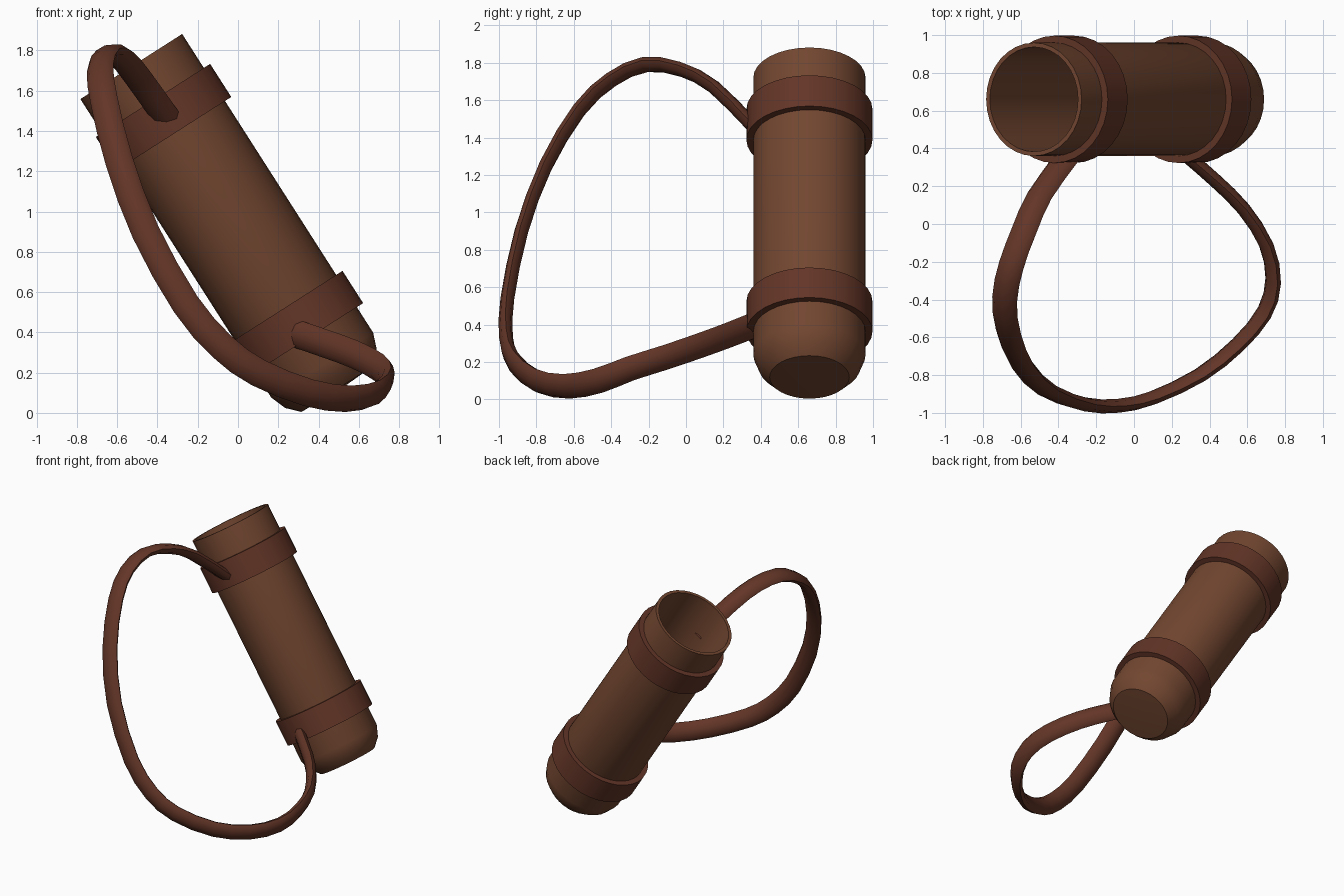
import bpy, bmesh, math
from mathutils import Vector, Matrix

if "Cube" in bpy.data.objects:
    bpy.data.objects.remove(bpy.data.objects["Cube"])

def material(name, rgb):
    m = bpy.data.materials.new(name)
    m.diffuse_color = (*rgb, 1)
    m.use_nodes = True
    m.node_tree.nodes["Principled BSDF"].inputs["Base Color"].default_value = m.diffuse_color
    return m

body_leather = material("body_leather", (0.17, 0.062, 0.03))
dark_leather = material("dark_leather", (0.125, 0.036, 0.02))

def finish(name, bm, mat, angle):
    bmesh.ops.recalc_face_normals(bm, faces=bm.faces)
    me = bpy.data.meshes.new(name)
    bm.to_mesh(me)
    bm.free()
    me.materials.append(mat)
    ob = bpy.data.objects.new(name, me)
    bpy.context.collection.objects.link(ob)
    bpy.ops.object.select_all(action='DESELECT')
    ob.select_set(True)
    bpy.context.view_layer.objects.active = ob
    bpy.ops.object.shade_smooth_by_angle(angle=math.radians(angle))
    return ob

# tilted tube frame: origin at the mouth, local z runs up the axis
TUBE = Matrix.Translation((-0.53, 0.66, 1.72)) @ Matrix.Rotation(math.radians(-32.6), 4, 'Y')

def lathe(name, profile, mat, closed=False, sides=32):
    bm = bmesh.new()
    vs = [bm.verts.new((r, 0, z)) for r, z in profile]
    pairs = list(zip(vs, vs[1:])) + ([(vs[-1], vs[0])] if closed else [])
    edges = [bm.edges.new(p) for p in pairs]
    bmesh.ops.spin(bm, geom=vs + edges, axis=(0, 0, 1), cent=(0, 0, 0),
                   angle=math.tau, steps=sides, use_duplicate=False)
    bmesh.ops.remove_doubles(bm, verts=bm.verts, dist=1e-4)
    bm.transform(TUBE)
    return finish(name, bm, mat, 40)

# hollow tube with rounded base
lathe("quiver_body", [(0, -1.91), (0.213, -1.9), (0.27, -1.84), (0.3, -1.76), (0.3, 0),
                      (0.277, 0), (0.277, -1.75), (0, -1.79)], body_leather)

# two raised bands
for name, top, bottom in (("upper_band", -0.2, -0.395), ("lower_band", -1.42, -1.61)):
    lathe(name, [(0.29, top), (0.337, top), (0.337, bottom), (0.29, bottom)],
          dark_leather, closed=True)

# strap centre line, from upper band to lower band
path = [Vector(p) for p in (
    (-0.35, 0.36, 1.46), (-0.50, 0.15, 1.67), (-0.58, -0.03, 1.765), (-0.65, -0.22, 1.79),
    (-0.685, -0.40, 1.71), (-0.665, -0.57, 1.55), (-0.59, -0.75, 1.25), (-0.46, -0.88, 0.90),
    (-0.26, -0.955, 0.54), (-0.08, -0.962, 0.33), (0.10, -0.92, 0.20), (0.35, -0.80, 0.10),
    (0.55, -0.64, 0.07), (0.69, -0.47, 0.10), (0.737, -0.30, 0.165), (0.70, -0.11, 0.225),
    (0.58, 0.08, 0.29), (0.43, 0.23, 0.345), (0.27, 0.37, 0.40))]

def smooth_path(pts, n):
    p = [2 * pts[0] - pts[1]] + pts + [2 * pts[-1] - pts[-2]]
    out = []
    for a, b, c, d in zip(p, p[1:], p[2:], p[3:]):
        for k in range(n):
            t = k / n
            out.append(0.5 * (2 * b + (c - a) * t + (2 * a - 5 * b + 4 * c - d) * t * t
                              + (3 * b - a - 3 * c + d) * t ** 3))
    return out + [pts[-1]]

# flattened oval swept along the line, twisting as it goes
line = smooth_path(path, 2)
bm = bmesh.new()
rings = []
for i, p in enumerate(line):
    tangent = (line[min(i + 1, len(line) - 1)] - line[max(i - 1, 0)]).normalized()
    a = math.radians(5 + 85 * i / (len(line) - 1))
    wide = Vector((math.cos(a), 0, math.sin(a)))
    wide = (wide - tangent * wide.dot(tangent)).normalized()
    thin = tangent.cross(wide)
    rings.append([bm.verts.new(p + wide * 0.07 * math.cos(k * math.tau / 8)
                               + thin * 0.037 * math.sin(k * math.tau / 8)) for k in range(8)])
for r, s in zip(rings, rings[1:]):
    for k in range(8):
        bm.faces.new((r[k], r[(k + 1) % 8], s[(k + 1) % 8], s[k]))
bm.faces.new(rings[0])
bm.faces.new(rings[-1])
finish("carry_strap", bm, dark_leather, 60)
